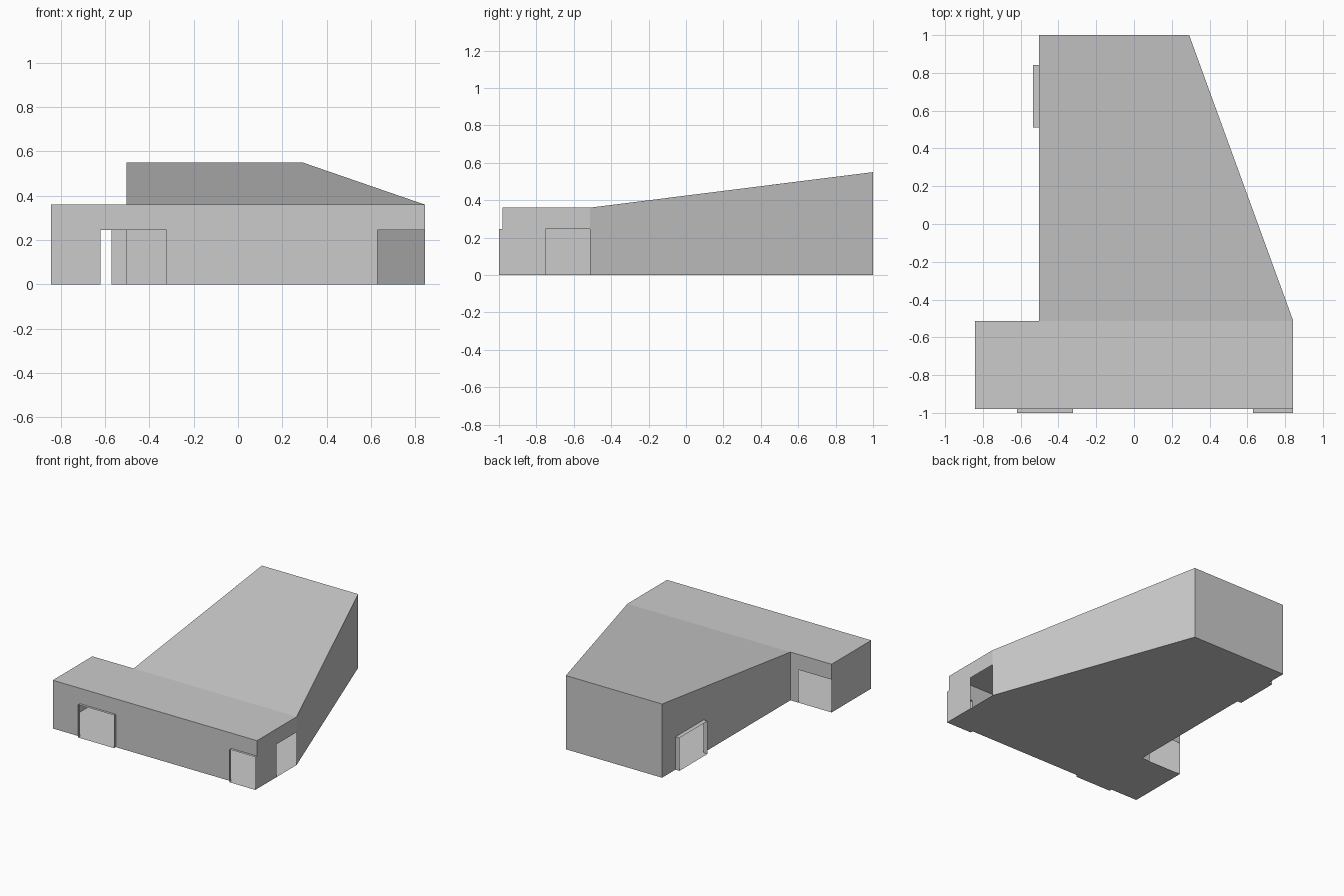
import bpy
from mathutils import Vector

if "Cube" in bpy.data.objects:
    bpy.data.objects.remove(bpy.data.objects["Cube"])

DOOR_H = 0.245


def make_object(name, faces):
    """Build one flat-faced mesh object from a list of polygons."""
    verts, index = [], {}
    polys = []
    for face in faces:
        ids = []
        for p in face:
            key = tuple(round(c, 4) for c in p)
            if key not in index:
                index[key] = len(verts)
                verts.append(key)
            ids.append(index[key])
        polys.append(ids)
    mesh = bpy.data.meshes.new(name)
    mesh.from_pydata(verts, [], polys)
    obj = bpy.data.objects.new(name, mesh)
    bpy.context.collection.objects.link(obj)
    return obj


def panel(a, b, low, top_a, top_b):
    return [(*a, low), (*b, low), (*b, top_b), (*a, top_a)]


def wall(a, b, top_a, top_b, doors):
    """Wall from a to b; doors are (start, end, projection) distances along it."""
    a, b = Vector(a), Vector(b)
    length = (b - a).length
    along = (b - a) / length
    out = Vector((along.y, -along.x))
    at = lambda d: a + along * d
    top = lambda d: top_a + (top_b - top_a) * d / length
    faces, frames, d = [], [], 0.0
    for start, end, proj in doors:
        end = min(end, length)
        if start > d:
            faces.append(panel(at(d), at(start), 0, top(d), top(start)))
        faces.append(panel(at(start), at(end), DOOR_H, top(start), top(end)))
        if proj:
            p, q = at(start), at(end)
            po, qo = p + out * proj, q + out * proj
            frames += [panel(p, po, 0, DOOR_H, DOOR_H),
                       panel(qo, q, 0, DOOR_H, DOOR_H),
                       [(*v, DOOR_H) for v in (p, po, qo, q)],
                       [(*v, 0) for v in (p, q, qo, po)]]
        d = end
    if d < length - 1e-4:
        faces.append(panel(at(d), at(length), 0, top(d), top_b))
    return faces, frames


# Footprint, counter-clockwise: x, y, roof height, doors in the wall that follows
LOW, HIGH = 0.36, 0.55
corners = [
    (-0.843, -0.98, LOW, [(0.223, 0.52, 0.02), (1.473, 1.686, 0.02)]),
    (0.843, -0.98, LOW, [(0.23, 0.467, 0)]),
    (0.843, -0.513, LOW, []),
    (0.292, 1.0, HIGH, []),
    (-0.503, 1.0, HIGH, [(0.158, 0.49, 0.033)]),
    (-0.503, -0.513, LOW, [(0.067, 0.34, 0)]),
    (-0.843, -0.513, LOW, []),
]

# Hollow outer walls with open doorways and projecting door frames
walls, frames = [], []
for c, n in zip(corners, corners[1:] + corners[:1]):
    w, f = wall(c[:2], n[:2], c[2], n[2], c[3])
    walls += w
    frames += f
make_object("outer_walls", walls)
make_object("door_frames", frames)

# Roofs: flat over the front block, rising over the tapered wing
pts = [c[:3] for c in corners]
make_object("flat_roof", [[pts[0], pts[1], pts[2], pts[5], pts[6]]])
make_object("sloped_roof", [[pts[5], pts[2], pts[3], pts[4]]])

# Floor under both halves
ground = [(x, y, 0) for x, y, _ in pts]
make_object("floor", [[ground[i] for i in (6, 5, 2, 1, 0)],
                      [ground[i] for i in (4, 3, 2, 5)]])
